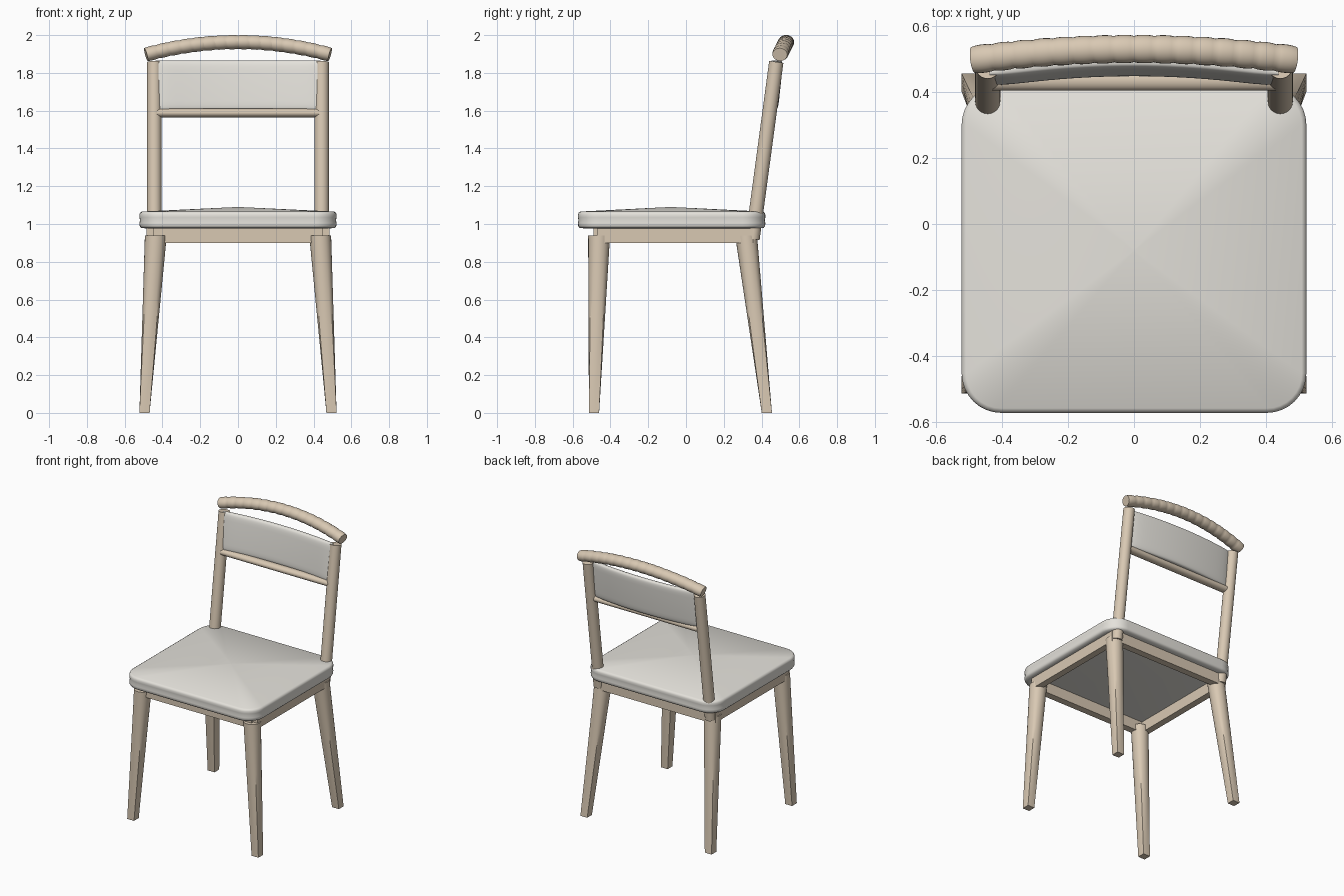
import bpy, bmesh, math
from mathutils import Vector

if "Cube" in bpy.data.objects:
    bpy.data.objects.remove(bpy.data.objects["Cube"])


def material(name, rgb):
    m = bpy.data.materials.new(name)
    m.diffuse_color = (*rgb, 1)
    m.use_nodes = True
    m.node_tree.nodes["Principled BSDF"].inputs["Base Color"].default_value = m.diffuse_color
    return m


WOOD = material("wood", (0.69, 0.58, 0.45))
FABRIC = material("fabric", (0.78, 0.76, 0.71))


def loft(name, rings, mat, angle=35):
    """Skin a list of equal-length vertex rings and cap both ends."""
    bm = bmesh.new()
    loops = [[bm.verts.new(p) for p in ring] for ring in rings]
    n = len(loops[0])
    for a, b in zip(loops, loops[1:]):
        for i in range(n):
            j = (i + 1) % n
            bm.faces.new((a[i], a[j], b[j], b[i]))
    bm.faces.new(loops[0][::-1])
    bm.faces.new(loops[-1])
    bmesh.ops.recalc_face_normals(bm, faces=bm.faces)
    me = bpy.data.meshes.new(name)
    bm.to_mesh(me)
    bm.free()
    ob = bpy.data.objects.new(name, me)
    bpy.context.collection.objects.link(ob)
    me.materials.append(mat)
    bpy.ops.object.select_all(action='DESELECT')
    ob.select_set(True)
    bpy.context.view_layer.objects.active = ob
    bpy.ops.object.shade_smooth_by_angle(angle=math.radians(angle))
    return ob


def mirror(ob):
    m = ob.modifiers.new("mirror", 'MIRROR')
    m.use_axis = (True, False, False)
    pivot = Vector((0, 0, 0))
    return ob


def circle(center, u, v, ru, rv, n=24):
    c = Vector(center)
    return [c + u * ru * math.cos(t) + v * rv * math.sin(t)
            for t in (2 * math.pi * i / n for i in range(n))]


def box(name, x0, x1, y0, y1, z0, z1):
    ring = lambda z: [(x0, y0, z), (x1, y0, z), (x1, y1, z), (x0, y1, z)]
    return loft(name, [ring(z0), ring(z1)], WOOD)


X, Y, Z = Vector((1, 0, 0)), Vector((0, 1, 0)), Vector((0, 0, 1))


# seat cushion: rounded outline swept through an edge profile, low pyramid top
def outline(inset, z, hx=0.522, y0=-0.572, y1=0.42, r=0.12, seg=8):
    cy, hy, rr = (y0 + y1) / 2, (y1 - y0) / 2, r - inset
    pts = []
    for k, (sx, sy) in enumerate(((1, 1), (-1, 1), (-1, -1), (1, -1))):
        for i in range(seg + 1):
            t = math.pi / 2 * (k + i / seg)
            pts.append((sx * (hx - r) + rr * math.cos(t),
                        cy + sy * (hy - r) + rr * math.sin(t), z))
    return pts


profile = [(0.03, 0.977), (0.008, 0.98), (0.001, 0.99), (0, 1.005), (0.003, 1.02),
           (0, 1.035), (0, 1.05), (0.004, 1.06), (0.014, 1.066)]
rings = [outline(i, z) for i, z in profile]
rings.append([(p[0] * 0.01, -0.08 + p[1] * 0.01, 1.09) for p in outline(0, 0)])
loft("seat", rings, FABRIC, 50)

# aprons under the seat
box("front_apron", -0.45, 0.45, -0.49, -0.44, 0.90, 0.985)
box("back_apron", -0.45, 0.45, 0.325, 0.375, 0.90, 0.985)
mirror(box("side_apron", 0.437, 0.485, -0.47, 0.355, 0.90, 0.985))


# legs: square foot blending to a round top
def leg(name, foot, top, half=0.027, radius=0.058, n=24, steps=8):
    rings = []
    for s in range(steps + 1):
        t = s / steps
        c = Vector((*foot, 0)).lerp(Vector((*top, 0.94)), t)
        ring = []
        for i in range(n):
            a = 2 * math.pi * i / n
            co, si = math.cos(a), math.sin(a)
            square = half / max(abs(co), abs(si))
            r = square * (1 - t) + radius * t
            ring.append(c + Vector((r * co, r * si, 0)))
        rings.append(ring)
    return mirror(loft(name, rings, WOOD))


leg("front_leg", (0.495, -0.487), (0.435, -0.46))
leg("back_leg", (0.495, 0.428), (0.435, 0.318))

# raked back posts
low, high = Vector((0.443, 0.352, 0.92)), Vector((0.443, 0.478, 1.858))
axis = (high - low).normalized()
mirror(loft("back_post", [circle(p, X, axis.cross(X), 0.038, 0.038) for p in (low, high)], WOOD))

# lower back rail
loft("lower_back_rail", [circle((x, 0.434, 1.588), Y, Z, 0.03, 0.023)
                         for x in (-0.43, 0.43)], WOOD)

# upholstered back panel, bowed backwards
rings = []
for i in range(25):
    x = -0.437 + 0.874 * i / 24
    bow = 0.035 * (1 - (x / 0.437) ** 2)
    puff = 0.022 * (1 - abs(x / 0.437) ** 12 * 0.5)
    ring = []
    for k in range(32):
        a = 2 * math.pi * k / 32
        co, si = math.cos(a), math.sin(a)
        h = math.copysign(abs(si) ** 0.3, si)
        d = math.copysign(abs(co) ** 0.6, co)
        ring.append((x, 0.444 + bow + 0.014 * h + puff * d, 1.733 + 0.133 * h))
    rings.append(ring)
loft("back_panel", rings, FABRIC, 50)


# wrapped top rail: bulging coils along an arc
def arc(t):
    k = 1 - t * t
    return Vector((0.487 * t, 0.497 + 0.033 * k, 1.897 + 0.066 * k))


rings, coils, sub = [], 16, 6
for i in range(coils * sub + 1):
    t = -1 + 2 * i / (coils * sub)
    tan = (arc(t + 0.01) - arc(t - 0.01)).normalized()
    up = tan.cross(Y).normalized() * -1
    side = up.cross(tan)
    f = (i % sub) / sub
    swell = 0.92 + 0.08 * math.sin(math.pi * f) ** 0.6
    rings.append(circle(arc(t), side, up, 0.043 * swell, 0.038 * swell))
loft("wrapped_top_rail", rings, WOOD, 25)
